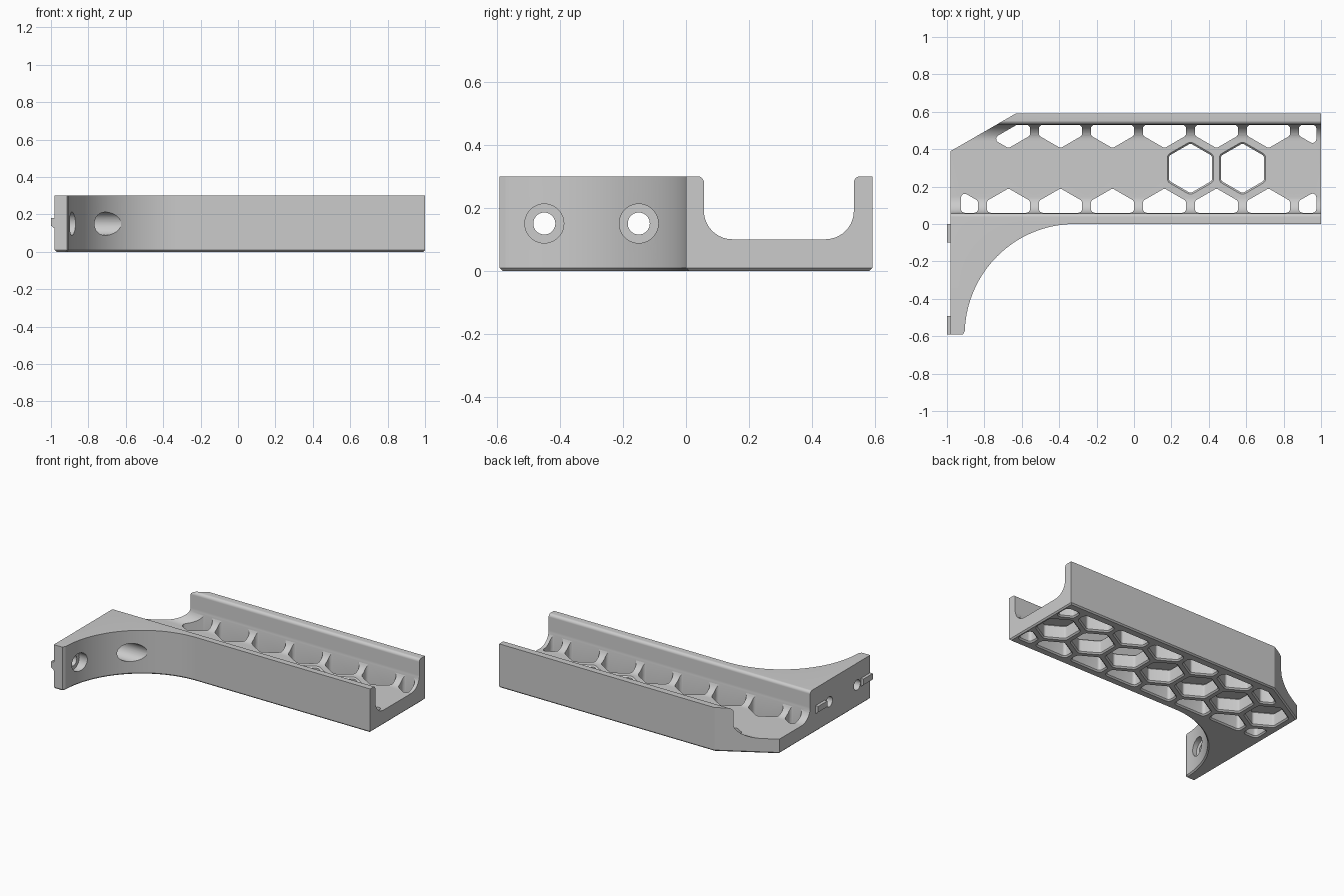
import bpy, bmesh, math
from mathutils import Vector

cube = bpy.data.objects.get("Cube")
if cube:
    bpy.data.objects.remove(cube, do_unlink=True)

grey = bpy.data.materials.new("plain grey")
grey.use_nodes = True
grey.diffuse_color = (0.6, 0.6, 0.6, 1)
grey.node_tree.nodes["Principled BSDF"].inputs["Base Color"].default_value = (0.6, 0.6, 0.6, 1)


def fillet(corners, steps=8):
    """Round polygon corners given as (u, v, radius)."""
    out, n = [], len(corners)
    for i, (u, v, r) in enumerate(corners):
        p = Vector((u, v))
        a, b = Vector(corners[i - 1][:2]) - p, Vector(corners[(i + 1) % n][:2]) - p
        half = a.angle(b) / 2
        if r == 0 or half > 1.55:
            out.append(p)
            continue
        t = min(r / math.tan(half), 0.45 * min(a.length, b.length))
        r = t * math.tan(half)
        a, b = a.normalized(), b.normalized()
        c = p + (a + b).normalized() * (r / math.sin(half))
        s, e = (p + a * t - c).normalized(), (p + b * t - c).normalized()
        out += [c + s.slerp(e, k / steps).normalized() * r for k in range(steps + 1)]
    return out


def offset(pts, d):
    """Move a counter-clockwise outline outwards by d."""
    out = []
    for i, p in enumerate(pts):
        e1 = (p - pts[i - 1]).normalized()
        e2 = (pts[(i + 1) % len(pts)] - p).normalized()
        n1, n2 = Vector((e1.y, -e1.x)), Vector((e2.y, -e2.x))
        out.append(p + (n1 + n2) * (d / (1 + n1.dot(n2))))
    return out


def clip(pts, normal, dist):
    """Keep the side of a polygon where normal . p <= dist."""
    out = []
    for i, p in enumerate(pts):
        q = pts[i - 1]
        dp, dq = normal.dot(p) - dist, normal.dot(q) - dist
        if dp * dq < 0:
            out.append(q.lerp(p, dq / (dq - dp)))
        if dp <= 0:
            out.append(p)
    return out


def loft(bm, rings):
    """Closed solid through rings of equal size."""
    rows = [[bm.verts.new(c) for c in ring] for ring in rings]
    n = len(rows[0])
    bm.faces.new(rows[0][::-1])
    bm.faces.new(rows[-1])
    for lo, hi in zip(rows, rows[1:]):
        for i in range(n):
            j = (i + 1) % n
            bm.faces.new((lo[i], lo[j], hi[j], hi[i]))


def upright(pts, z):
    return [(p.x, p.y, z) for p in pts]


def along_x(bm, pts, x0, x1):
    loft(bm, [[(x, p[0], p[1]) for p in pts] for x in (x0, x1)])


def finish(name, bm):
    bmesh.ops.recalc_face_normals(bm, faces=bm.faces)
    mesh = bpy.data.meshes.new(name)
    bm.to_mesh(mesh)
    bm.free()
    mesh.materials.append(grey)
    ob = bpy.data.objects.new(name, mesh)
    bpy.context.collection.objects.link(ob)
    return ob


def cut(target, cutter):
    cutter.hide_render = True
    mod = target.modifiers.new("cut", "BOOLEAN")
    mod.operation, mod.solver, mod.object = "DIFFERENCE", "EXACT", cutter
    bpy.context.view_layer.objects.active = target
    bpy.ops.object.modifier_apply(modifier=mod.name)
    bpy.data.objects.remove(cutter, do_unlink=True)


LEFT, DEPTH, HEIGHT = -0.98, 0.592, 0.3
ARC_X = -0.315

# Bracket body: tray plan with a curved arm, chamfered along the bottom
plan = [Vector((LEFT, -DEPTH)), Vector((-0.915, -DEPTH))]
for k in range(1, 49):
    a = math.pi - math.pi / 2 * k / 48
    plan.append(Vector((ARC_X + 0.59 * math.cos(a), -DEPTH + DEPTH * math.sin(a))))
plan += [Vector(p) for p in ((1, 0), (1, DEPTH), (-0.63, DEPTH), (LEFT, 0.39))]
bm = bmesh.new()
loft(bm, [upright(offset(plan, -0.009), 0), upright(plan, 0.009), upright(plan, HEIGHT)])
body = finish("bracket_body", bm)

# Channel with rounded lips and filleted floor
IN, OUT, FLOOR = 0.057, 0.533, 0.1
channel = fillet([
    (0.012, 0.4, 0), (0.012, 0.3005, 0), (IN, HEIGHT, 0.037), (IN, FLOOR, 0.1),
    (OUT, FLOOR, 0.09), (OUT, HEIGHT, 0.037), (0.578, 0.3005, 0), (0.578, 0.4, 0)], 10)
bm = bmesh.new()
along_x(bm, channel, -1.1, 1.1)
cut(body, finish("channel_cutter", bm))

# Honeycomb openings, trimmed at the walls, ends and slanted corner
PITCH, RADIUS, MID = 0.278, 0.133, 0.298
slant = Vector((-0.202, 0.35)).normalized()
limits = [(Vector((-1, 0)), 0.925), (Vector((1, 0)), 0.975),
          (Vector((0, -1)), -0.06), (Vector((0, 1)), 0.53),
          (slant, slant.dot(Vector((LEFT, 0.39))) - 0.055)]
bm = bmesh.new()
for row in (-1, 0, 1):
    for i in range(7 if row == 0 else 8):
        c = Vector((-0.81 + PITCH * (i - 0.5 * abs(row)), MID + row * PITCH * 0.866))
        hexagon = [c + RADIUS * Vector((math.cos(a), math.sin(a)))
                   for a in (math.radians(30 + 60 * k) for k in range(6))]
        if row:
            for normal, dist in limits:
                hexagon = clip(hexagon, normal, dist)
        if len(hexagon) < 3:
            continue
        hole = fillet([(p.x, p.y, 0.02) for p in hexagon], 4)
        wide = offset(hole, 0.009)
        rings = [upright(wide, -0.02), upright(wide, 0), upright(hole, 0.009)]
        if row == 0:
            rings += [upright(hole, FLOOR - 0.009), upright(wide, FLOOR), upright(wide, 0.2)]
        else:
            rings.append(upright(hole, 0.25))
        loft(bm, rings)
cut(body, finish("honeycomb_cutter", bm))

# Screw holes with wide head recesses on the curved side
for radius, start in ((0.035, -1.1), (0.062, -0.93)):
    bm = bmesh.new()
    for y in (-0.45, -0.15):
        ring = [(y + radius * math.cos(a), 0.15 + radius * math.sin(a))
                for a in (math.tau * k / 40 for k in range(40))]
        along_x(bm, ring, start, -0.4)
    cut(body, finish("screw_cutter", bm))

# Locating tabs on the mounting face
for name, y in (("front_tab", -DEPTH), ("rear_tab", -0.1)):
    bm = bmesh.new()
    profile = [(-0.975, 0.12), (-1, 0.14), (-1, 0.18), (-0.975, 0.18)]
    loft(bm, [[(x, yy, z) for x, z in profile] for yy in (y, y + 0.1)])
    finish(name, bm)

# Smooth the curves, keep the edges sharp
bpy.ops.object.select_all(action="DESELECT")
body.select_set(True)
bpy.context.view_layer.objects.active = body
bpy.ops.object.shade_smooth_by_angle(angle=math.radians(25))
